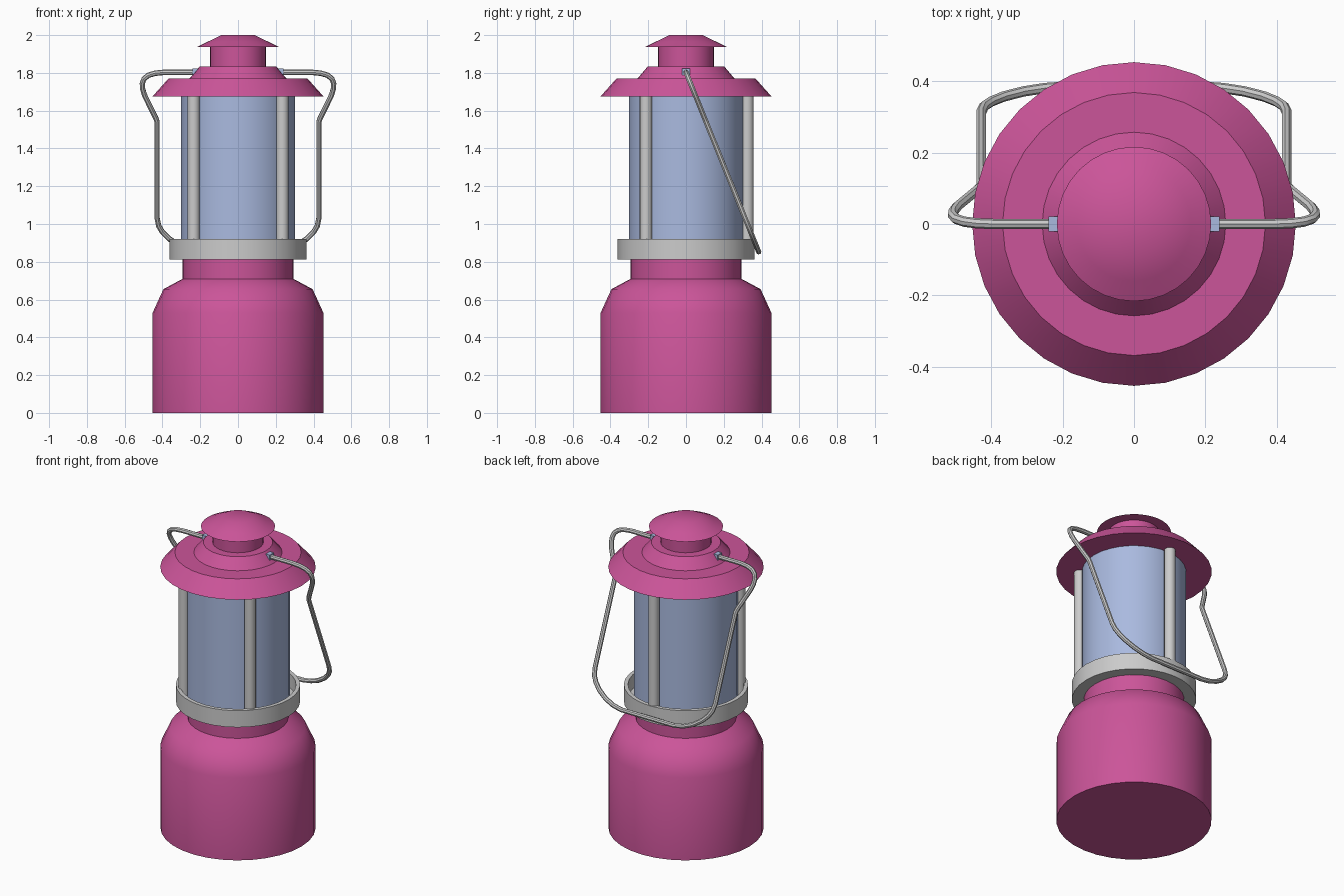
import bpy, bmesh, math
from mathutils import Vector

if "Cube" in bpy.data.objects:
    bpy.data.objects.remove(bpy.data.objects["Cube"])


def material(name, rgb):
    m = bpy.data.materials.new(name)
    m.diffuse_color = (*rgb, 1)
    m.use_nodes = True
    m.node_tree.nodes["Principled BSDF"].inputs["Base Color"].default_value = m.diffuse_color
    return m


pink = material("pink_paint", (0.6, 0.09, 0.32))
glass = material("blue_glass", (0.40, 0.49, 0.74))


def finish(obj, mat=None):
    if mat:
        obj.data.materials.append(mat)
    bpy.ops.object.select_all(action='DESELECT')
    obj.select_set(True)
    bpy.context.view_layer.objects.active = obj
    bpy.ops.object.shade_smooth_by_angle(angle=math.radians(40))
    return obj


def lathe(name, profile, mat=None, sides=32, center=(0, 0)):
    """Revolve (radius, z) points about a vertical axis and cap both ends."""
    bm = bmesh.new()
    rings = []
    for r, z in profile:
        rings.append([bm.verts.new((center[0] + r * math.cos(math.tau * i / sides),
                                    center[1] + r * math.sin(math.tau * i / sides), z))
                      for i in range(sides)])
    for a, b in zip(rings, rings[1:]):
        for i in range(sides):
            j = (i + 1) % sides
            bm.faces.new((a[i], a[j], b[j], b[i]))
    bm.faces.new(rings[0][::-1])
    bm.faces.new(rings[-1])
    bmesh.ops.recalc_face_normals(bm, faces=bm.faces)
    me = bpy.data.meshes.new(name)
    bm.to_mesh(me)
    bm.free()
    obj = bpy.data.objects.new(name, me)
    bpy.context.collection.objects.link(obj)
    return finish(obj, mat)


# Fuel tank with rounded shoulder and neck
lathe("tank", [(0.452, 0), (0.452, 0.53), (0.395, 0.655), (0.293, 0.71), (0.293, 0.82)], pink)

# Metal collar: shallow tray holding the glass
lathe("collar", [(0.362, 0.813), (0.362, 0.92), (0.338, 0.92), (0.338, 0.83)])

# Glass cylinder
lathe("glass", [(0.303, 0.825), (0.303, 1.68)], glass)

# Stepped hood, chimney and cap
lathe("hood", [(0.453, 1.675), (0.368, 1.77), (0.257, 1.77), (0.202, 1.835)], pink)
lathe("chimney", [(0.148, 1.83), (0.148, 1.94)], pink)
lathe("cap", [(0.216, 1.937), (0.16, 1.965), (0.088, 2.0)], pink)

# Three support posts
for label, pos in (("left", (-0.235, -0.212)), ("right", (0.235, -0.212)), ("back", (0, 0.325))):
    lathe("post_" + label, [(0.033, 0.825), (0.033, 1.68)], sides=16, center=pos)

# Small square lugs where the handle enters the hood
for label, s in (("left", -1), ("right", 1)):
    bpy.ops.mesh.primitive_cube_add(size=1, location=(s * 0.226, 0, 1.805))
    lug = bpy.context.object
    lug.name = "handle_lug_" + label
    lug.scale = (0.028, 0.042, 0.036)
    lug.data.materials.append(glass)

# Wire handle: half outline in a tilted plane, mirrored in x
half = [(0.225, 1.803), (0.39, 1.803), (0.44, 1.798), (0.475, 1.787), (0.498, 1.768),
        (0.507, 1.742), (0.505, 1.715), (0.494, 1.68), (0.435, 1.56), (0.428, 1.54),
        (0.428, 1.03), (0.42, 0.99), (0.40, 0.957), (0.365, 0.922), (0.31, 0.887),
        (0.25, 0.864), (0.19, 0.853)]
path = half + [(-x, z) for x, z in reversed(half)]
curve = bpy.data.curves.new("handle", 'CURVE')
curve.dimensions = '3D'
curve.bevel_depth = 0.0145
curve.bevel_resolution = 2
curve.use_fill_caps = True
spline = curve.splines.new('POLY')
spline.points.add(len(path) - 1)
for p, (x, z) in zip(spline.points, path):
    p.co = (x, (1.803 - z) * 0.405, z, 1)
handle = bpy.data.objects.new("handle", curve)
bpy.context.collection.objects.link(handle)
bpy.ops.object.select_all(action='DESELECT')
handle.select_set(True)
bpy.context.view_layer.objects.active = handle
bpy.ops.object.convert(target='MESH')
finish(bpy.context.object)
